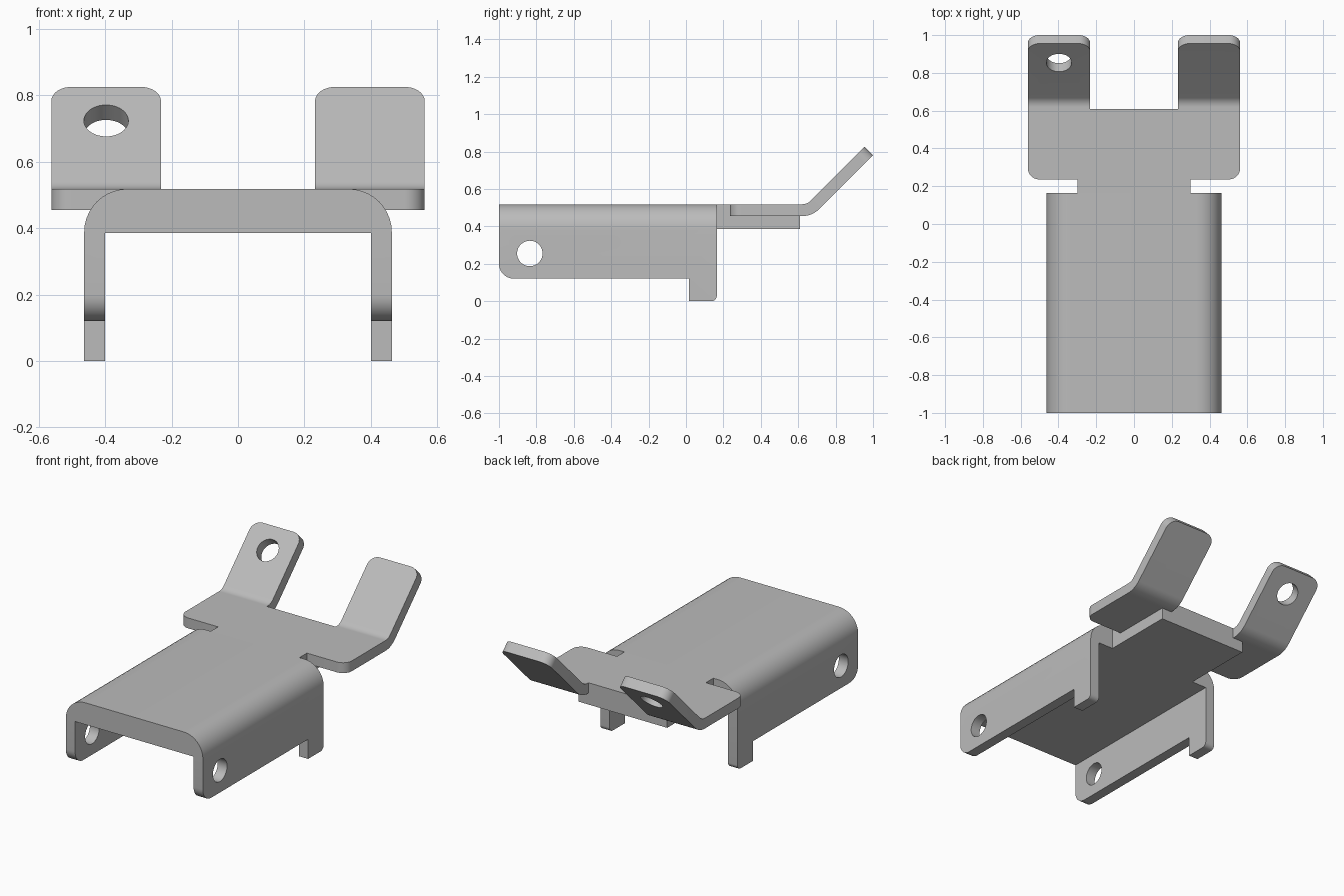
import bpy, bmesh, math
from mathutils import Vector

if "Cube" in bpy.data.objects:
    bpy.data.objects.remove(bpy.data.objects["Cube"], do_unlink=True)

steel = bpy.data.materials.new("plain_grey_steel")
steel.use_nodes = True
GREY = (0.5, 0.5, 0.5, 1)
steel.diffuse_color = GREY
steel.node_tree.nodes["Principled BSDF"].inputs["Base Color"].default_value = GREY

TOP, SHEET, WALL, SLAB = 0.518, 0.063, 0.463, 0.385
PLATE = TOP - SHEET
NECK, WING, SLOT = 0.30, 0.562, 0.232
BACK, END = 0.165, 0.61


def outline(points, steps=10):
    """Polygon from (u, v[, corner radius]) with the corners rounded."""
    result = []
    for i, point in enumerate(points):
        p = Vector(point[:2])
        if len(point) < 3:
            result.append(p)
            continue
        a = (Vector(points[i - 1][:2]) - p).normalized()
        b = (Vector(points[(i + 1) % len(points)][:2]) - p).normalized()
        half = a.angle(b) / 2
        centre = p + (a + b).normalized() * point[2] / math.sin(half)
        start = p + a * point[2] / math.tan(half) - centre
        end = p + b * point[2] / math.tan(half) - centre
        turn = math.pi - 2 * half
        for k in range(steps + 1):
            t = k / steps
            arc = start * math.sin((1 - t) * turn) + end * math.sin(t * turn)
            result.append(centre + arc / math.sin(turn))
    return result


def extrude(name, points, axis, low, high):
    """Solid made by pushing an outline along an axis."""
    place = {"x": lambda p, w: (w, p.x, p.y),
             "y": lambda p, w: (p.x, w, p.y),
             "z": lambda p, w: (p.x, p.y, w)}[axis]
    bm = bmesh.new()
    face = bm.faces.new([bm.verts.new(place(p, low)) for p in outline(points)])
    moved = bmesh.ops.extrude_face_region(bm, geom=[face])["geom"]
    shift = Vector(place(Vector((0, 0)), high - low))
    bmesh.ops.translate(bm, vec=shift, verts=[g for g in moved if isinstance(g, bmesh.types.BMVert)])
    bmesh.ops.recalc_face_normals(bm, faces=bm.faces)
    mesh = bpy.data.meshes.new(name)
    bm.to_mesh(mesh)
    bm.free()
    obj = bpy.data.objects.new(name, mesh)
    bpy.context.collection.objects.link(obj)
    mesh.materials.append(steel)
    return obj


def cut(obj, cutter, operation="DIFFERENCE"):
    """Apply a boolean and throw the cutter away."""
    mod = obj.modifiers.new("cut", "BOOLEAN")
    mod.object, mod.operation, mod.solver = cutter, operation, "EXACT"
    bpy.context.view_layer.objects.active = obj
    bpy.ops.object.modifier_apply(modifier=mod.name)
    bpy.data.objects.remove(cutter, do_unlink=True)


def drill(obj, location, rotation, radius, depth):
    bpy.ops.mesh.primitive_cylinder_add(vertices=48, radius=radius, depth=depth,
                                        location=location, rotation=rotation)
    cutter = bpy.context.object
    cutter.data.materials.append(steel)
    cut(obj, cutter)


def finish(obj):
    obj.data.shade_smooth()
    obj.data.set_sharp_from_angle(angle=math.radians(30))


# Channel: U section trimmed to the side outline with its rear feet
inner = WALL - SHEET
channel = extrude("channel_body", [
    (-WALL, -0.1), (-WALL, TOP, 0.13), (WALL, TOP, 0.13), (WALL, -0.1),
    (inner, -0.1), (inner, SLAB), (-inner, SLAB), (-inner, -0.1)], "y", -1.2, 0.4)
side = extrude("side_trim", [
    (-1, 0.7), (BACK, 0.7), (BACK, 0, 0.03), (0.015, 0),
    (0.015, 0.12), (-1, 0.12, 0.08)], "x", -0.7, 0.7)
cut(channel, side, "INTERSECT")
drill(channel, (0, -0.835, 0.255), (0, math.pi / 2, 0), 0.068, 2)
finish(channel)

# Thick tongue below the wing plate
finish(extrude("tongue", [(-NECK, BACK), (NECK, BACK), (NECK, END), (-NECK, END)],
               "z", SLAB, PLATE))

# Wing plate with a narrow neck
front = 0.236
finish(extrude("wing_plate", [
    (-NECK, BACK), (NECK, BACK), (NECK, front), (WING, front, 0.06), (WING, END),
    (-WING, END), (-WING, front, 0.06), (-NECK, front)], "z", PLATE, TOP))

# Bent tabs, the right one drilled
for name, low, high in (("right_tab", -WING, -SLOT), ("left_tab", SLOT, WING)):
    tab = extrude(name, [
        (END, PLATE), (0.675, PLATE, 0.13), (1.0, 0.78),
        (0.955, 0.825), (0.648, TOP, 0.067), (END, TOP)], "x", low, high)
    bm = bmesh.new()
    bm.from_mesh(tab.data)
    corners = [e for e in bm.edges if all(v.co.y > 0.9 for v in e.verts)
               and abs(e.verts[0].co.x - e.verts[1].co.x) < 0.001]
    bmesh.ops.bevel(bm, geom=corners, offset=0.06, segments=10, profile=0.5, affect="EDGES")
    bm.to_mesh(tab.data)
    bm.free()
    if name == "right_tab":
        drill(tab, (-0.397, 0.877, 0.70), (math.pi / 4, 0, 0), 0.067, 0.3)
    finish(tab)
